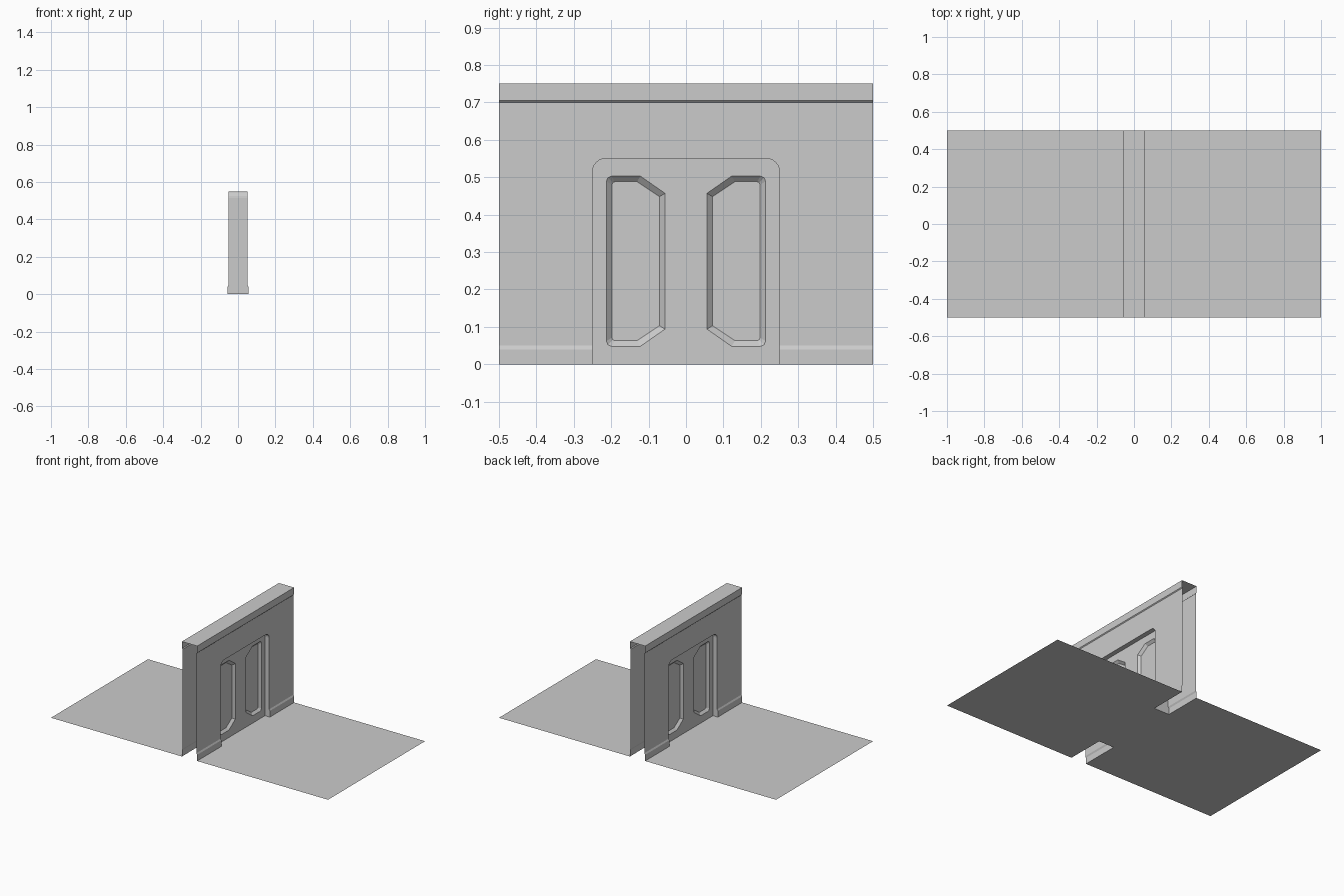
import bpy, bmesh, math
from mathutils import Vector

if "Cube" in bpy.data.objects:
    bpy.data.objects.remove(bpy.data.objects["Cube"])

WALL, TRIM, DOOR, PANEL = 0.05, 0.055, 0.02, 0.005


def finish(name, bm, toward):
    """Orient faces along toward(centre), mirror across x, link."""
    bm.normal_update()
    for f in bm.faces:
        if f.normal.dot(toward(f.calc_center_median())) < 0:
            f.normal_flip()
    me = bpy.data.meshes.new(name)
    bm.to_mesh(me)
    bm.free()
    ob = bpy.data.objects.new(name, me)
    bpy.context.collection.objects.link(ob)
    ob.modifiers.new("mirror", 'MIRROR').merge_threshold = 0.0005
    return ob


def outward(c):
    return Vector((1, 0, 0.1))


def face(bm, pts):
    return bm.faces.new([bm.verts.new(p) for p in pts])


def sweep(bm, profile, y0, y1):
    """Extrude an open xz profile along y."""
    rows = [[bm.verts.new((x, y, z)) for x, z in profile] for y in (y0, y1)]
    for i in range(len(profile) - 1):
        bm.faces.new((rows[0][i], rows[0][i + 1], rows[1][i + 1], rows[1][i]))


def arch(z0, r=0.035, n=6):
    """Doorway outline in yz with rounded top corners."""
    right = [(0.25 - r + r * math.cos(a), 0.55 - r + r * math.sin(a))
             for a in (math.pi / 2 * i / n for i in range(n + 1))]
    right = [(0.25, z0)] + right
    return [(-y, z) for y, z in right] + right[::-1]


# floor on each side, plus threshold under the door
bm = bmesh.new()
face(bm, [(TRIM, -.5, 0), (1, -.5, 0), (1, .5, 0), (TRIM, .5, 0)])
face(bm, [(0, -.25, 0), (TRIM, -.25, 0), (TRIM, .25, 0), (0, .25, 0)])
finish("floor", bm, lambda c: Vector((0, 0, 1)))

# wall sheet around the doorway
bm = bmesh.new()
outline = [(-.5, .7), (-.5, .05)] + arch(.05) + [(.5, .05), (.5, .7)]
face(bm, [(WALL, y, z) for y, z in outline])
finish("wall", bm, outward)

# skirting beside the doorway
bm = bmesh.new()
for s in (-1, 1):
    sweep(bm, [(TRIM, 0), (TRIM, .04), (WALL, .05)], s * .5, s * .25)
finish("skirting", bm, outward)

# top cap
bm = bmesh.new()
sweep(bm, [(0, .75), (TRIM, .75), (TRIM, .705), (WALL, .70)], -.5, .5)
finish("top_cap", bm, outward)

# doorway reveal
bm = bmesh.new()
pts = arch(.05)
rows = [[bm.verts.new((x, y, z)) for y, z in pts] for x in (0, WALL)]
for i in range(len(pts) - 1):
    bm.faces.new((rows[0][i], rows[0][i + 1], rows[1][i + 1], rows[1][i]))
for y in (-.25, .25):
    face(bm, [(x, y, z) for x, z in
              ((0, 0), (TRIM, 0), (TRIM, .04), (WALL, .05), (0, .05))])
finish("door_frame", bm, lambda c: Vector((0, 0, .275)) - Vector((0, c.y, c.z)))


# door with two recessed panels
def panel(s, d):
    """Panel outline inset by d: small chamfers outside, large inside."""
    o, i, t, b = .213 - d, .056 + d, .503 - d, .048 + d
    k, w, h = .014 - d * .4, .066 - d * .4, .046 - d * .4
    pts = [(o, b + k), (o - k * .3, b + k * .3), (o - k, b), (i + w, b), (i, b + h),
           (i, t - h), (i + w, t), (o - k, t), (o - k * .3, t - k * .3), (o, t - k)]
    return [(s * y, z) for y, z in pts]


def loop(bm, x, pts):
    vs = [bm.verts.new((x, y, z)) for y, z in pts]
    es = [bm.edges.new((vs[i - 1], vs[i])) for i in range(len(vs))]
    return vs, es


bm = bmesh.new()
edges = loop(bm, DOOR, arch(0))[1]
rims = []
for s in (-1, 1):
    vs, es = loop(bm, DOOR, panel(s, 0))
    rims.append((s, vs))
    edges += es
bmesh.ops.triangle_fill(bm, use_beauty=True, edges=edges, normal=(1, 0, 0))
for s, rim in rims:
    inner, _ = loop(bm, PANEL, panel(s, .015))
    for i in range(len(rim)):
        bm.faces.new((rim[i - 1], rim[i], inner[i], inner[i - 1]))
    bm.faces.new(inner)
finish("door", bm, outward)
